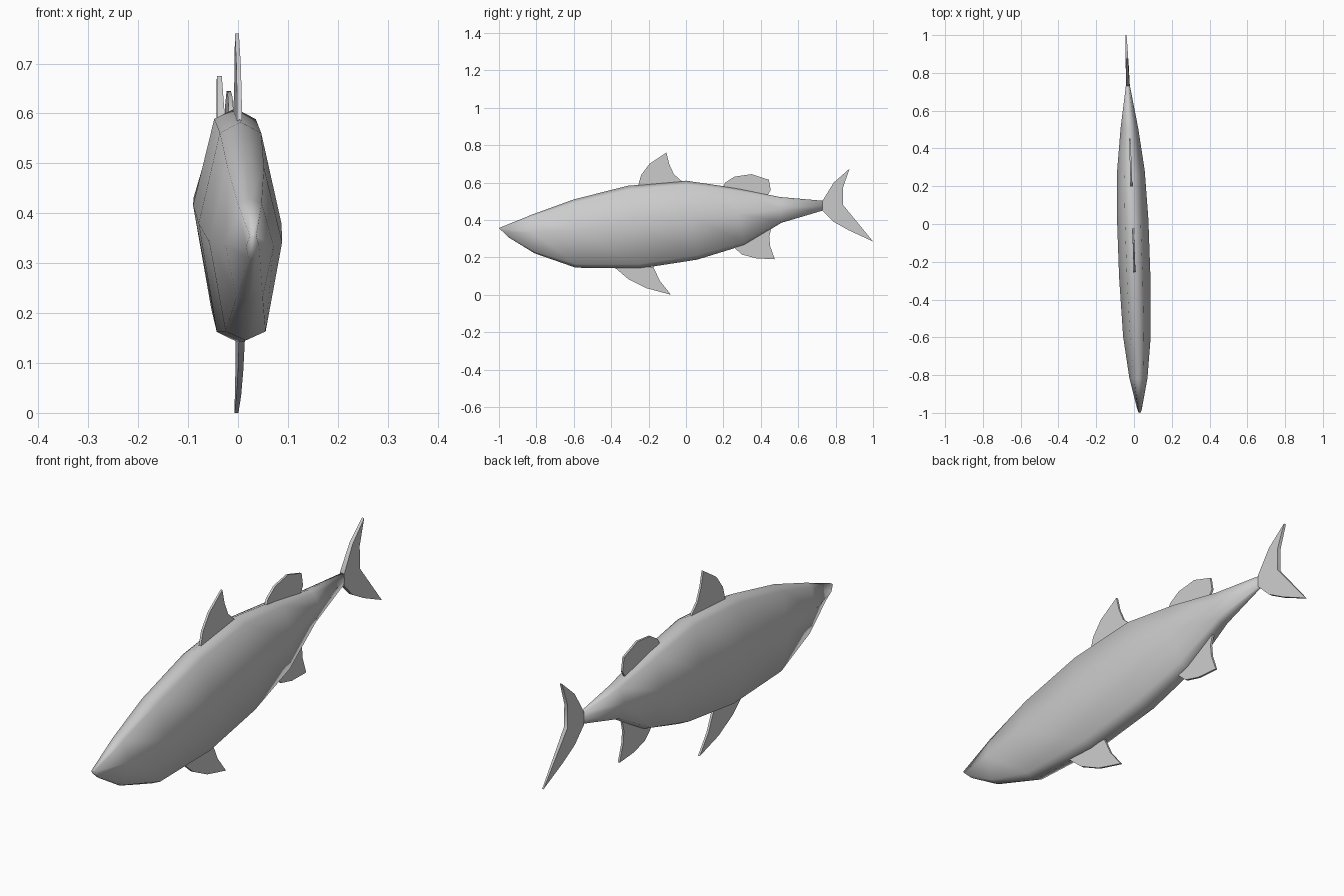
import bpy
import bmesh
import math

cube = bpy.data.objects.get("Cube")
if cube:
    bpy.data.objects.remove(cube, do_unlink=True)

grey = bpy.data.materials.new("fish grey")
grey.use_nodes = True
colour = (0.6, 0.6, 0.6, 1)
grey.diffuse_color = colour
grey.node_tree.nodes["Principled BSDF"].inputs["Base Color"].default_value = colour


def axis_x(y):
    """The fish is turned slightly, so its spine drifts sideways."""
    return -0.006 - 0.036 * y


def finish(bm, name):
    bmesh.ops.recalc_face_normals(bm, faces=bm.faces[:])
    mesh = bpy.data.meshes.new(name)
    bm.to_mesh(mesh)
    bm.free()
    mesh.materials.append(grey)
    obj = bpy.data.objects.new(name, mesh)
    bpy.context.collection.objects.link(obj)
    return obj


def activate(obj):
    bpy.ops.object.select_all(action="DESELECT")
    obj.select_set(True)
    bpy.context.view_layer.objects.active = obj


# Body: eight-sided rings (top y, top z, bottom y, bottom z, half width)
stations = [
    (-1.0, 0.357, -0.95, 0.308, 0.013),
    (-0.82, 0.43, -0.81, 0.222, 0.048),
    (-0.6, 0.51, -0.59, 0.145, 0.073),
    (-0.31, 0.583, -0.25, 0.14, 0.083),
    (0.0, 0.61, 0.06, 0.188, 0.083),
    (0.26, 0.572, 0.31, 0.265, 0.073),
    (0.5, 0.523, 0.51, 0.385, 0.047),
    (0.73, 0.503, 0.73, 0.45, 0.011),
]
# Ring shape: sideways share of half width, share of height
section = [(0, 1), (0.5, 0.95), (1, 0.54), (0.55, 0.05),
           (0, 0), (-0.55, 0.05), (-1, 0.54), (-0.5, 0.95)]
bm = bmesh.new()
rings = []
for ty, tz, by, bz, half in stations:
    ring = []
    for side, up in section:
        y = by + (ty - by) * up
        ring.append(bm.verts.new((axis_x(y) + side * half, y, bz + (tz - bz) * up)))
    rings.append(ring)
for a, b in zip(rings, rings[1:]):
    for i in range(8):
        j = (i + 1) % 8
        bm.faces.new((a[i], a[j], b[j], b[i]))
bm.faces.new(rings[0])
bm.faces.new(rings[-1])
body = finish(bm, "body")
activate(body)
bpy.ops.object.shade_smooth()


# Fins: thin side outlines (y, z), thickness thinning towards the tips
def fin(name, outline, root, tip):
    bm = bmesh.new()
    y0, z0 = outline[0]
    reach = max(math.dist(p, (y0, z0)) for p in outline)
    sides = []
    for sign in (-1, 1):
        ring = []
        for y, z in outline:
            t = math.dist((y, z), (y0, z0)) / reach
            half = root + (tip - root) * t
            ring.append(bm.verts.new((axis_x(y) + sign * half, y, z)))
        sides.append(ring)
        bm.faces.new(ring)
    n = len(outline)
    for i in range(n):
        j = (i + 1) % n
        bm.faces.new((sides[0][i], sides[0][j], sides[1][j], sides[1][i]))
    obj = finish(bm, name)
    activate(obj)
    bpy.ops.object.shade_smooth_by_angle(angle=math.radians(40))


fin("front_dorsal_fin", [(-0.26, 0.57), (-0.24, 0.64), (-0.195, 0.70), (-0.105, 0.76),
                         (-0.09, 0.70), (-0.065, 0.645), (-0.02, 0.605)], 0.005, 0.004)
fin("rear_dorsal_fin", [(0.195, 0.57), (0.21, 0.60), (0.26, 0.632), (0.35, 0.645),
                        (0.443, 0.615), (0.453, 0.56), (0.435, 0.53)], 0.005, 0.004)
fin("anal_fin", [(0.26, 0.28), (0.26, 0.25), (0.30, 0.215), (0.375, 0.195), (0.475, 0.19),
                 (0.45, 0.26), (0.445, 0.31), (0.46, 0.37)], 0.006, 0.004)
fin("belly_fin", [(-0.38, 0.145), (-0.31, 0.085), (-0.21, 0.035), (-0.08, 0.0),
                  (-0.14, 0.075), (-0.175, 0.15)], 0.006, 0.004)

# Forked tail
fin("tail_fin", [(0.73, 0.475), (0.73, 0.503), (0.79, 0.60), (0.875, 0.675), (0.84, 0.575),
                 (0.84, 0.48), (1.0, 0.285), (0.87, 0.345), (0.79, 0.39), (0.73, 0.45)],
    0.011, 0.003)
